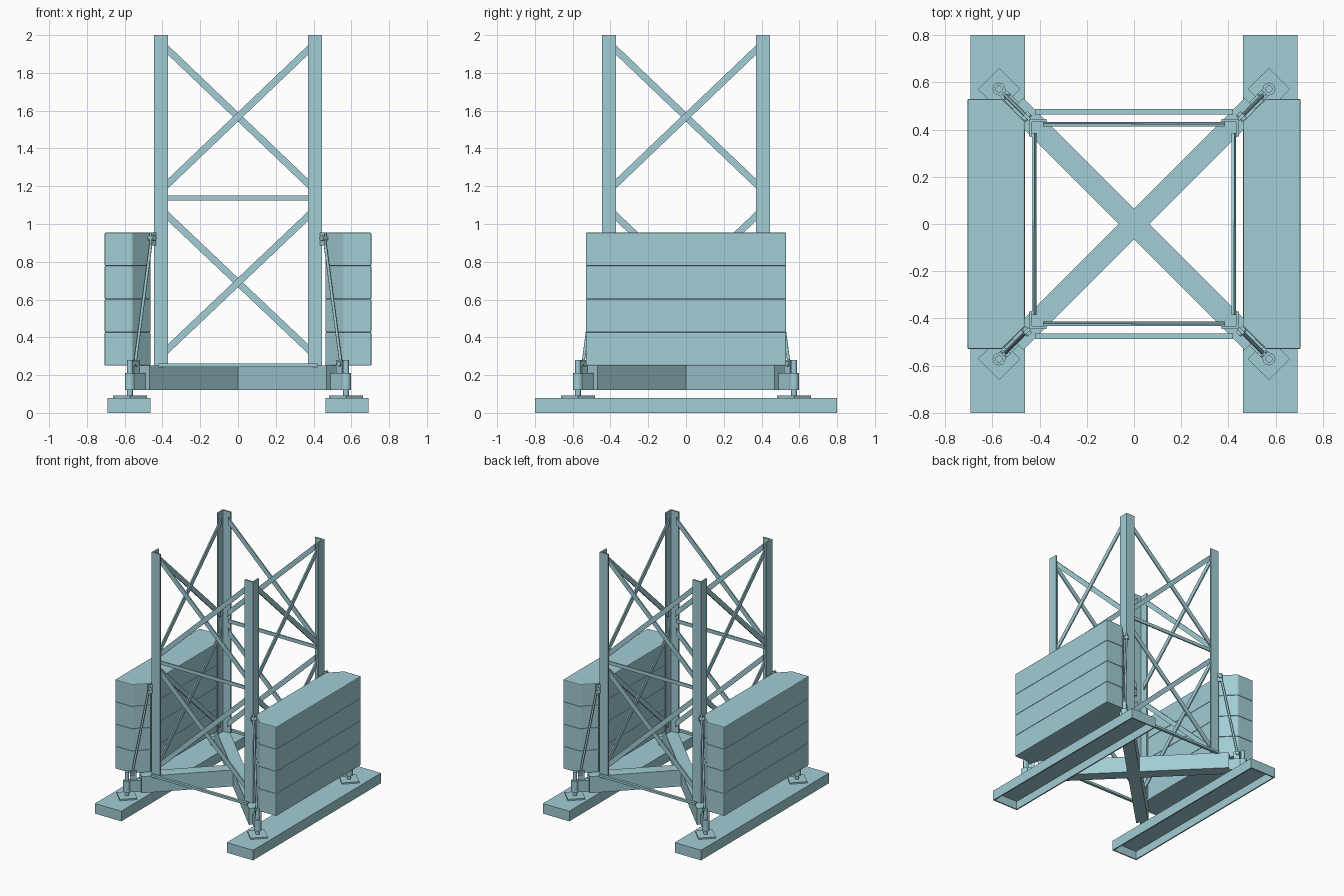
import bpy, bmesh, math
from mathutils import Vector, Matrix

if "Cube" in bpy.data.objects:
    bpy.data.objects.remove(bpy.data.objects["Cube"])

COLOUR = (0.36, 0.61, 0.66, 1)
paint = bpy.data.materials.new("pale_teal_paint")
paint.use_nodes = True
paint.diffuse_color = COLOUR
paint.node_tree.nodes["Principled BSDF"].inputs["Base Color"].default_value = COLOUR


def finish(name, bm, bevel=0):
    bmesh.ops.recalc_face_normals(bm, faces=bm.faces)
    mesh = bpy.data.meshes.new(name)
    bm.to_mesh(mesh)
    bm.free()
    mesh.materials.append(paint)
    ob = bpy.data.objects.new(name, mesh)
    bpy.context.collection.objects.link(ob)
    if bevel:
        mod = ob.modifiers.new("soft_edges", 'BEVEL')
        mod.width = bevel
        mod.segments = 2
    return ob


def box(name, centre, size, turn=0):
    bm = bmesh.new()
    m = (Matrix.Translation(centre) @ Matrix.Rotation(turn, 4, 'Z')
         @ Matrix.Diagonal((*size, 1)))
    bmesh.ops.create_cube(bm, size=1, matrix=m)
    return finish(name, bm)


def prism(name, outline, z0, z1, bevel=0):
    bm = bmesh.new()
    face = bm.faces.new([bm.verts.new((x, y, z0)) for x, y in outline])
    up = bmesh.ops.extrude_face_region(bm, geom=[face])["geom"]
    bmesh.ops.translate(bm, vec=(0, 0, z1 - z0),
                        verts=[v for v in up if isinstance(v, bmesh.types.BMVert)])
    return finish(name, bm, bevel)


def rod(name, a, b, radius, sides=16):
    a, b = Vector(a), Vector(b)
    d = b - a
    bm = bmesh.new()
    m = Matrix.Translation((a + b) / 2) @ d.to_track_quat('Z', 'Y').to_matrix().to_4x4()
    bmesh.ops.create_cone(bm, cap_ends=True, segments=sides, radius1=radius,
                          radius2=radius, depth=d.length, matrix=m)
    ob = finish(name, bm)
    for p in ob.data.polygons:
        p.use_smooth = len(p.vertices) == 4
    return ob


def brace(name, side, z_left, z_right, height, offset):
    """Flat bar across one tower face, with ends cut upright at the posts."""
    bm = bmesh.new()
    reach, half = 0.385, height / 2
    ring = [(-reach, z_left - half), (reach, z_right - half),
            (reach, z_right + half), (-reach, z_left + half)]
    face = bm.faces.new([bm.verts.new((x, -offset, z)) for x, z in ring])
    up = bmesh.ops.extrude_face_region(bm, geom=[face])["geom"]
    bmesh.ops.translate(bm, vec=(0, 0.01, 0),
                        verts=[v for v in up if isinstance(v, bmesh.types.BMVert)])
    bm.transform(Matrix.Rotation(side * math.pi / 2, 4, 'Z'))
    return finish(name, bm)


# Ground beams: channels open underneath, and stacked ballast blocks
for side, s in (("left", 1), ("right", -1)):
    bm = bmesh.new()
    bmesh.ops.create_cube(bm, size=1, matrix=Matrix.Translation((s * 0.577, 0, 0.04))
                          @ Matrix.Diagonal((0.23, 1.6, 0.08, 1)))
    bm.normal_update()
    under = min(bm.faces, key=lambda f: f.calc_center_median().z)
    bmesh.ops.inset_region(bm, faces=[under], thickness=0.014)
    up = bmesh.ops.extrude_face_region(bm, geom=[under])["geom"]
    bmesh.ops.translate(bm, vec=(0, 0, 0.066),
                        verts=[v for v in up if isinstance(v, bmesh.types.BMVert)])
    if under.is_valid:
        bm.faces.remove(under)
    finish(side + "_ground_beam", bm)

    plan = [(0.706, -0.53), (0.706, 0.53), (0.56, 0.53),
            (0.463, 0.435), (0.463, -0.435), (0.56, -0.53)]
    block = 0.176
    for i in range(4):
        z = 0.25 + i * block
        prism(f"{side}_ballast_block_{i + 1}", [(s * x, y) for x, y in plan],
              z, z + block, 0.005)

# Crossed base beams
for name, turn in (("base_beam_a", 1), ("base_beam_b", -1)):
    box(name, (0, 0, 0.185), (1.42, 0.092, 0.13), turn * math.pi / 4)

# Base ties between the beam ends
for end, s in (("front", -1), ("back", 1)):
    box(end + "_base_tie", (0, s * 0.476, 0.252), (0.84, 0.022, 0.018))

# Corner posts, jacks and stays
for sx in (-1, 1):
    for sy in (-1, 1):
        corner = ("back" if sy > 0 else "front") + ("_left" if sx > 0 else "_right")
        turn = sx * sy * math.pi / 4

        angle = [(0.445, 0.445), (0.37, 0.445), (0.37, 0.433),
                 (0.433, 0.433), (0.433, 0.37), (0.445, 0.37)]
        prism(corner + "_post", [(sx * x, sy * y) for x, y in angle], 0.25, 2.0)

        def at(d, z):
            return (sx * d, sy * d, z)

        box(corner + "_foot_plate", at(0.572, 0.085), (0.126, 0.126, 0.012), turn)
        rod(corner + "_jack_screw", at(0.572, 0.085), at(0.572, 0.28), 0.015)
        rod(corner + "_jack_sleeve", at(0.572, 0.12), at(0.572, 0.21), 0.027)
        box(corner + "_jack_bracket", at(0.53, 0.165), (0.09, 0.036, 0.09), turn)
        box(corner + "_lower_lug", at(0.54, 0.24), (0.045, 0.014, 0.08), turn)
        box(corner + "_upper_lug", at(0.45, 0.92), (0.04, 0.014, 0.07), turn)
        rod(corner + "_stay", at(0.545, 0.26), at(0.457, 0.925), 0.008, 10)
        for where, d, z in (("lower", 0.545, 0.26), ("upper", 0.455, 0.925)):
            p, w = Vector(at(d, z)), Vector((-sy, sx, 0)) * 0.013
            rod(f"{corner}_{where}_pin", p - w, p + w, 0.014, 12)

# Lattice braces on the four tower faces
for side, name in enumerate(("front", "left", "back", "right")):
    for level, low, high in (("lower", 0.325, 1.055), ("upper", 1.2, 1.935)):
        brace(f"{name}_{level}_brace_rising", side, low, high, 0.05, 0.433)
        brace(f"{name}_{level}_brace_falling", side, high, low, 0.05, 0.423)
    if name in ("front", "back"):
        brace(name + "_middle_rail", side, 1.138, 1.138, 0.027, 0.433)
